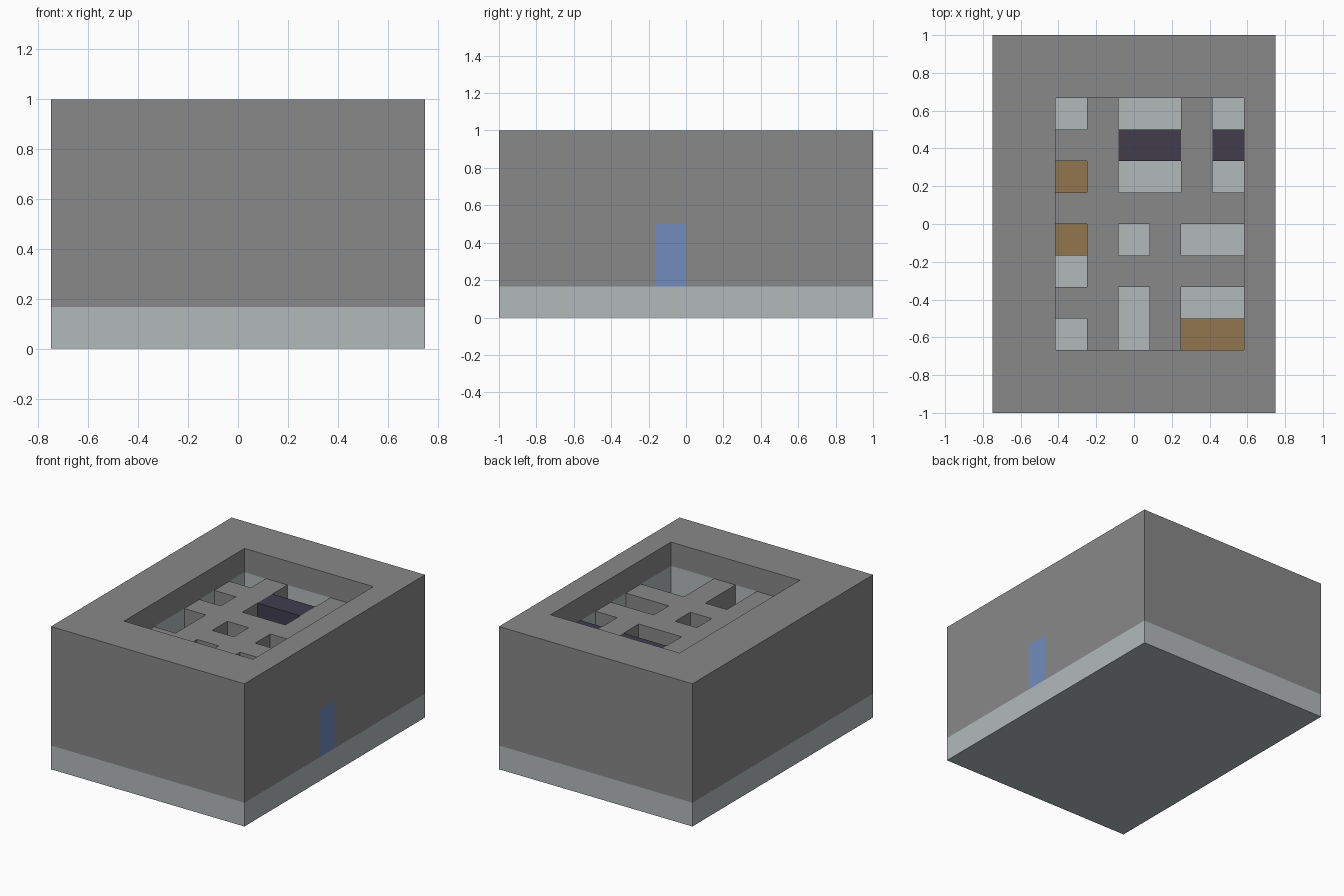
import bpy
import bmesh
from mathutils import Vector

cube = bpy.data.objects.get("Cube")
if cube:
    bpy.data.objects.remove(cube, do_unlink=True)

U = 1 / 6                     # block size
NX, NY, NZ = 9, 12, 6         # building size in blocks
ROOM = (2, 8, 2, 10)          # sunken area: x0, x1, y0, y1
WALL_TOP = 5                  # height of the inner partitions


def material(name, color):
    m = bpy.data.materials.new(name)
    m.use_nodes = True
    rgba = (*color, 1)
    m.diffuse_color = rgba
    m.node_tree.nodes["Principled BSDF"].inputs["Base Color"].default_value = rgba
    return m


stone = material("dark stone", (0.25, 0.25, 0.25))
pale = material("pale floor", (0.45, 0.49, 0.49))
wood = material("brown wood", (0.29, 0.18, 0.075))
navy = material("dark navy", (0.052, 0.048, 0.073))
blue = material("door blue", (0.17, 0.265, 0.52))

blocks = {}


def fill(part, x0, x1, y0, y1, z0, z1):
    for x in range(x0, x1):
        for y in range(y0, y1):
            for z in range(z0, z1):
                if part:
                    blocks[x, y, z] = part
                else:
                    blocks.pop((x, y, z), None)


def in_room(x, y):
    return ROOM[0] <= x < ROOM[1] and ROOM[2] <= y < ROOM[3]


# Solid building with a sunken roof
fill("foundation", 0, NX, 0, NY, 0, 1)
fill("walls", 0, NX, 0, NY, 1, NZ)
fill(None, *ROOM, WALL_TOP, NZ)

# Rooms and passages hollowed down to the floor
for room in [(2, 3, 9, 10), (4, 6, 7, 10), (7, 8, 7, 10), (2, 3, 7, 8),
             (2, 3, 4, 6), (4, 5, 5, 6), (6, 8, 5, 6), (2, 3, 2, 3),
             (4, 5, 2, 4), (6, 8, 2, 4)]:
    fill(None, *room, 1, WALL_TOP)

# Tall dark dividers, low wooden furniture and the side door
fill("wide_divider", 4, 6, 8, 9, 1, WALL_TOP)
fill("narrow_divider", 7, 8, 8, 9, 1, WALL_TOP)
fill("back_crate", 2, 3, 7, 8, 1, 2)
fill("middle_crate", 2, 3, 5, 6, 1, 2)
fill("front_bench", 6, 8, 2, 3, 1, 2)
fill("side_door", 8, 9, 5, 6, 1, 3)

PARTS = {"foundation": pale, "walls": stone, "wide_divider": navy,
         "narrow_divider": navy, "back_crate": wood, "middle_crate": wood,
         "front_bench": wood, "side_door": blue}


def build(part, mat):
    """Skin the exposed sides of one part's blocks."""
    bm = bmesh.new()
    for (x, y, z), owner in blocks.items():
        if owner != part:
            continue
        for axis in range(3):
            for sign in (-1, 1):
                n = Vector((0, 0, 0))
                n[axis] = sign
                nx, ny, nz = (int(c) for c in Vector((x, y, z)) + n)
                if (nx, ny, nz) in blocks:
                    continue
                a, b = Vector((0, 0, 0)), Vector((0, 0, 0))
                a[(axis + 1) % 3] = b[(axis + 2) % 3] = 0.5
                mid = Vector((x - NX / 2, y - NY / 2, z)) + Vector((.5, .5, .5)) + n / 2
                ring = [mid - a - b, mid + a - b, mid + a + b, mid - a + b]
                face = bm.faces.new([bm.verts.new(p * U) for p in ring[::sign]])
                # Pale lining on the outer walls inside the rooms
                if part == "walls" and z < WALL_TOP and in_room(nx, ny) and not in_room(x, y):
                    face.material_index = 1
    bmesh.ops.remove_doubles(bm, verts=bm.verts, dist=0.001)
    bmesh.ops.dissolve_limit(bm, angle_limit=0.01, verts=bm.verts,
                             edges=bm.edges, delimit={'MATERIAL'})
    mesh = bpy.data.meshes.new(part)
    bm.to_mesh(mesh)
    bm.free()
    mesh.materials.append(mat)
    if part == "walls":
        mesh.materials.append(pale)
    bpy.context.collection.objects.link(bpy.data.objects.new(part, mesh))


for part_name, part_material in PARTS.items():
    build(part_name, part_material)
